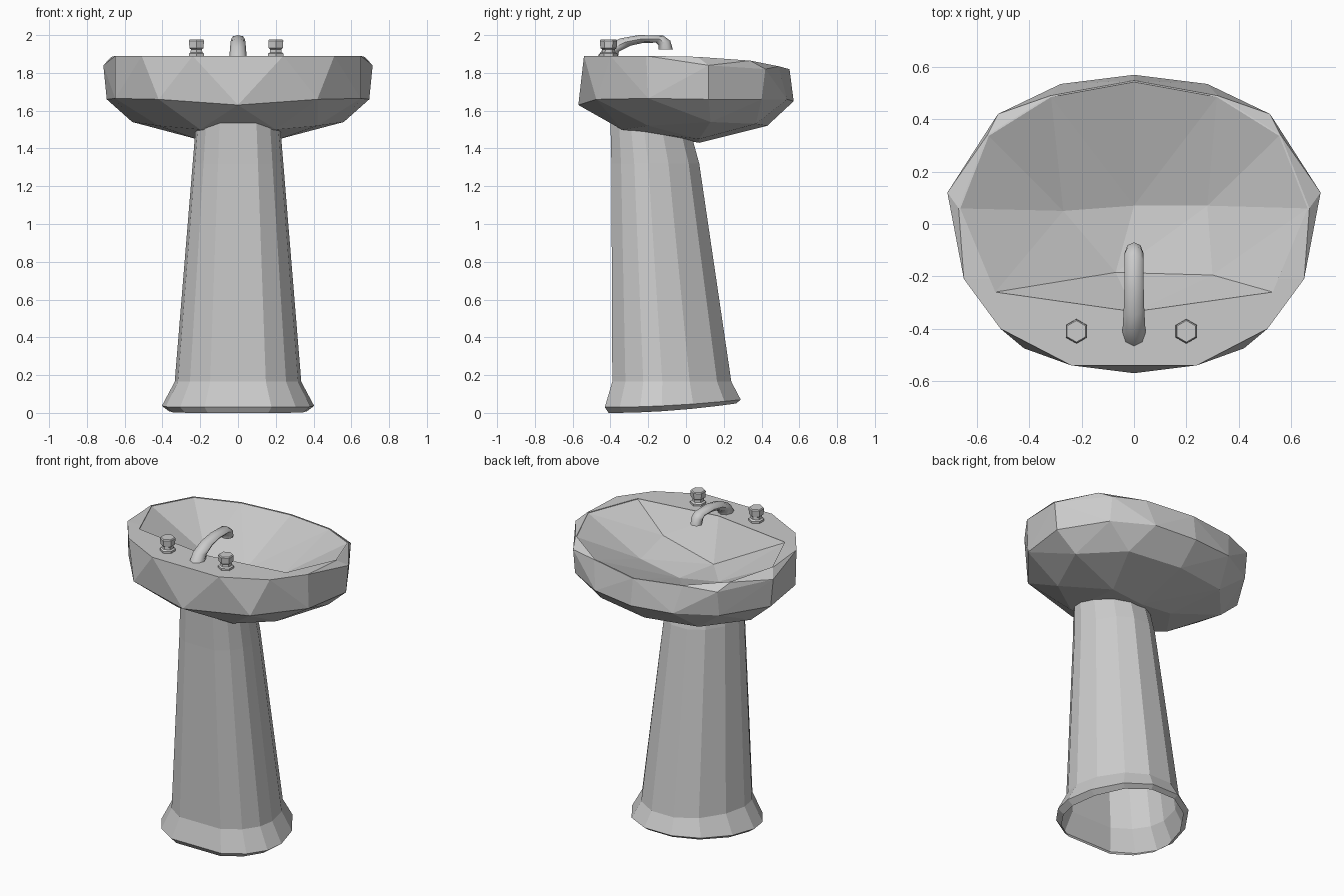
import bpy, bmesh, math

if "Cube" in bpy.data.objects:
    bpy.data.objects.remove(bpy.data.objects["Cube"])


def finish(bm, name):
    bmesh.ops.recalc_face_normals(bm, faces=bm.faces[:])
    me = bpy.data.meshes.new(name)
    bm.to_mesh(me)
    bm.free()
    ob = bpy.data.objects.new(name, me)
    bpy.context.collection.objects.link(ob)
    return ob


def mirrored(pts):
    return pts + [(-x, y, z) for x, y, z in pts if x > 0]


def hull(name, pts):
    bm = bmesh.new()
    for p in pts:
        bm.verts.new(p)
    bmesh.ops.convex_hull(bm, input=bm.verts[:])
    loose = [v for v in bm.verts if not v.link_faces]
    bmesh.ops.delete(bm, geom=loose, context='VERTS')
    return finish(bm, name)


def loft(name, rings, cap_start=True, cap_end=True):
    bm = bmesh.new()
    vr = [[bm.verts.new(p) for p in ring] for ring in rings]
    n = len(vr[0])
    for a, b in zip(vr, vr[1:]):
        for i in range(n):
            j = (i + 1) % n
            bm.faces.new((a[i], a[j], b[j], b[i]))
    if cap_start:
        bm.faces.new(vr[0])
    if cap_end:
        bm.faces.new(vr[-1])
    return finish(bm, name)


# Basin: faceted outer body
deck = [(.24, -.54, 1.89), (.51, -.40, 1.89), (.65, -.21, 1.89)]
rim = [(.67, .06, 1.885), (.56, .34, 1.865), (.32, .49, 1.835), (0, .548, 1.82)]
outer = [(.713, .12, 1.84), (.52, .42, 1.82)]
belly = [(0, -.57, 1.63), (.42, -.475, 1.66), (.65, -.2, 1.665), (.695, .12, 1.66),
         (.52, .40, 1.66), (.28, .535, 1.66), (0, .57, 1.65)]
under = [(.2, -.34, 1.50), (.42, -.2, 1.52), (.56, .13, 1.54), (.35, .37, 1.53),
         (0, .43, 1.52), (.22, .07, 1.45), (0, .07, 1.43)]
basin = hull("basin", mirrored(deck + rim + outer + belly + under))

# Bowl hollow, cut out behind the deck edge
edge = mirrored([(0, -.335, 1.886), (.53, -.26, 1.886)]
                + [(x * .99, y * .99, z - .004) for x, y, z in rim])
floor = [(.3, -.195, 1.735), (-.07, -.185, 1.65), (-.27, .05, 1.68),
         (0, .07, 1.64), (.28, .07, 1.69)]
cutter = hull("bowl_cutter", edge + [(x, y, 2.1) for x, y, z in edge] + floor)
cutter.hide_render = True
mod = basin.modifiers.new("bowl", 'BOOLEAN')
mod.operation = 'DIFFERENCE'
mod.solver = 'EXACT'
mod.object = cutter
bpy.context.view_layer.objects.active = basin
bpy.ops.object.modifier_apply(modifier="bowl")
bpy.data.objects.remove(cutter)

# Pedestal: rounded, tapering column with flared, open foot
half = [(.44, 0), (.76, .11), (.95, .26), (1, .42), (.90, .65), (.62, .88), (.24, 1)]
section = half + [(-x, y) for x, y in reversed(half)]
# z, front tilt, half width, back y, front y
levels = [(0, .05, .365, -.41, .265), (.03, .04, .403, -.43, .29),
          (.165, 0, .335, -.39, .24), (1.32, 0, .240, -.395, .07),
          (1.54, 0, .222, -.40, .01)]
loft("pedestal", [[(x * w, y0 + (y1 - y0) * t, z + tilt * t * t) for x, t in section]
                  for z, tilt, w, y0, y1 in levels], cap_start=False)

# Spout: tube; each station gives lower and upper profile points and half width
stations = [((-.36, 1.885), (-.47, 1.885), .045), ((-.355, 1.913), (-.43, 1.94), .043),
            ((-.29, 1.945), (-.35, 1.982), .039), ((-.23, 1.958), (-.25, 2.0), .037),
            ((-.16, 1.96), (-.12, 1.997), .037), ((-.147, 1.948), (-.083, 1.97), .037),
            ((-.145, 1.925), (-.07, 1.925), .035)]
rings = []
for (ya, za), (yb, zb), w in stations:
    ring = []
    for i in range(8):
        a = math.tau * i / 8
        c = math.cos(a)
        ring.append((w * math.sin(a), (ya + yb) / 2 + c * (yb - ya) / 2,
                     (za + zb) / 2 + c * (zb - za) / 2))
    rings.append(ring)
spout = loft("spout", rings)
bpy.context.view_layer.objects.active = spout
spout.select_set(True)
bpy.ops.object.shade_smooth_by_angle(angle=math.radians(50))

# Tap handles: hexagonal knobs on a collar
knob = [(.047, 1.885), (.047, 1.902), (.036, 1.909), (.034, 1.925),
        (.043, 1.931), (.046, 1.97), (.041, 1.977)]
for side, cx in (("left", -.22), ("right", .20)):
    loft(side + "_tap", [[(cx + r * math.cos(math.tau * (i + .5) / 6),
                           -.41 + r * math.sin(math.tau * (i + .5) / 6), z)
                          for i in range(6)] for r, z in knob])
